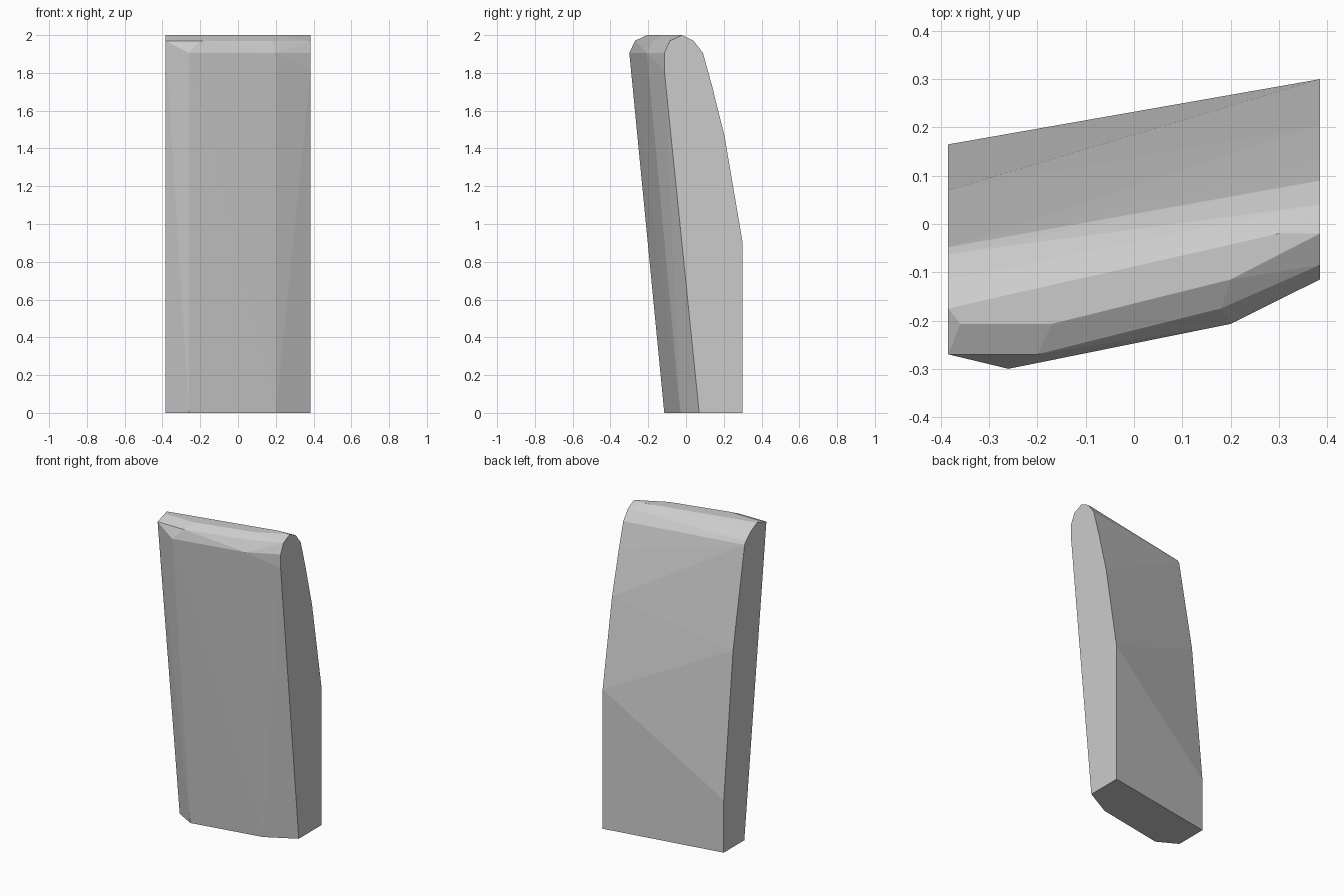
import bpy
import bmesh
import math

HALF_WIDTH = 0.385
HEIGHT = 2.0
BEVEL_LOW = 1.905
BEVEL_MID = 1.97

# Remove the default object
default_cube = bpy.data.objects.get("Cube")
if default_cube:
    bpy.data.objects.remove(default_cube, do_unlink=True)


def make_material(name, colour):
    material = bpy.data.materials.new(name)
    material.use_nodes = True
    material.diffuse_color = colour
    shader = next(node for node in material.node_tree.nodes if node.type == 'BSDF_PRINCIPLED')
    shader.inputs["Base Color"].default_value = colour
    return material


def side_points(x, profile):
    """Place a side profile of (y, z) pairs on the plane x."""
    return [(x, y, z) for y, z in profile]


def level_points(z, outline):
    """Place an outline of (x, y) pairs at height z."""
    return [(x, y, z) for x, y in outline]


def hull_object(name, points, material):
    """Wrap the outline points in one convex, flat-faced solid."""
    bm = bmesh.new()
    for point in points:
        bm.verts.new(point)
    result = bmesh.ops.convex_hull(bm, input=bm.verts[:])
    unused = {item for item in result["geom_interior"] + result["geom_unused"]
              if isinstance(item, bmesh.types.BMVert)}
    bmesh.ops.delete(bm, geom=list(unused), context='VERTS')
    bmesh.ops.dissolve_limit(bm, angle_limit=math.radians(0.3),
                             verts=bm.verts[:], edges=bm.edges[:])
    bmesh.ops.recalc_face_normals(bm, faces=bm.faces[:])
    mesh = bpy.data.meshes.new(name)
    bm.to_mesh(mesh)
    bm.free()
    mesh.materials.append(material)
    solid = bpy.data.objects.new(name, mesh)
    bpy.context.collection.objects.link(solid)
    return solid


# Left side: curved back, rounded top, leaning front
left_profile = [(0.07, 0), (0.3, 0), (0.3, 0.9), (0.205, 1.46), (0.137, 1.735),
                (0.09, BEVEL_LOW), (0.04, BEVEL_MID), (-0.02, HEIGHT),
                (-0.085, BEVEL_MID), (-0.115, BEVEL_LOW), (-0.115, 1.815)]

# Right side: the same idea, set further forward
right_profile = [(-0.045, 0), (0.165, 0), (0.165, 0.34), (0.07, 1.27),
                 (-0.048, BEVEL_LOW), (-0.062, 1.925), (-0.115, BEVEL_MID),
                 (-0.175, HEIGHT), (-0.27, BEVEL_MID)]

# Front corners between the sides, from the base up over the bevel
front_levels = {
    0: [(-0.26, -0.115), (0.2, -0.03)],
    BEVEL_LOW: [(-0.26, -0.3), (0.2, -0.207)],
    BEVEL_MID: [(-0.2, -0.27), (0.18, -0.175)],
    HEIGHT: [(-0.36, -0.207), (-0.17, -0.207), (0.2, -0.115), (0.3, -0.02)],
}

points = side_points(HALF_WIDTH, left_profile) + side_points(-HALF_WIDTH, right_profile)
for level, outline in front_levels.items():
    points += level_points(level, outline)

stone_grey = make_material("stone grey", (0.6, 0.6, 0.6, 1))
hull_object("leaning_slab", points, stone_grey)
